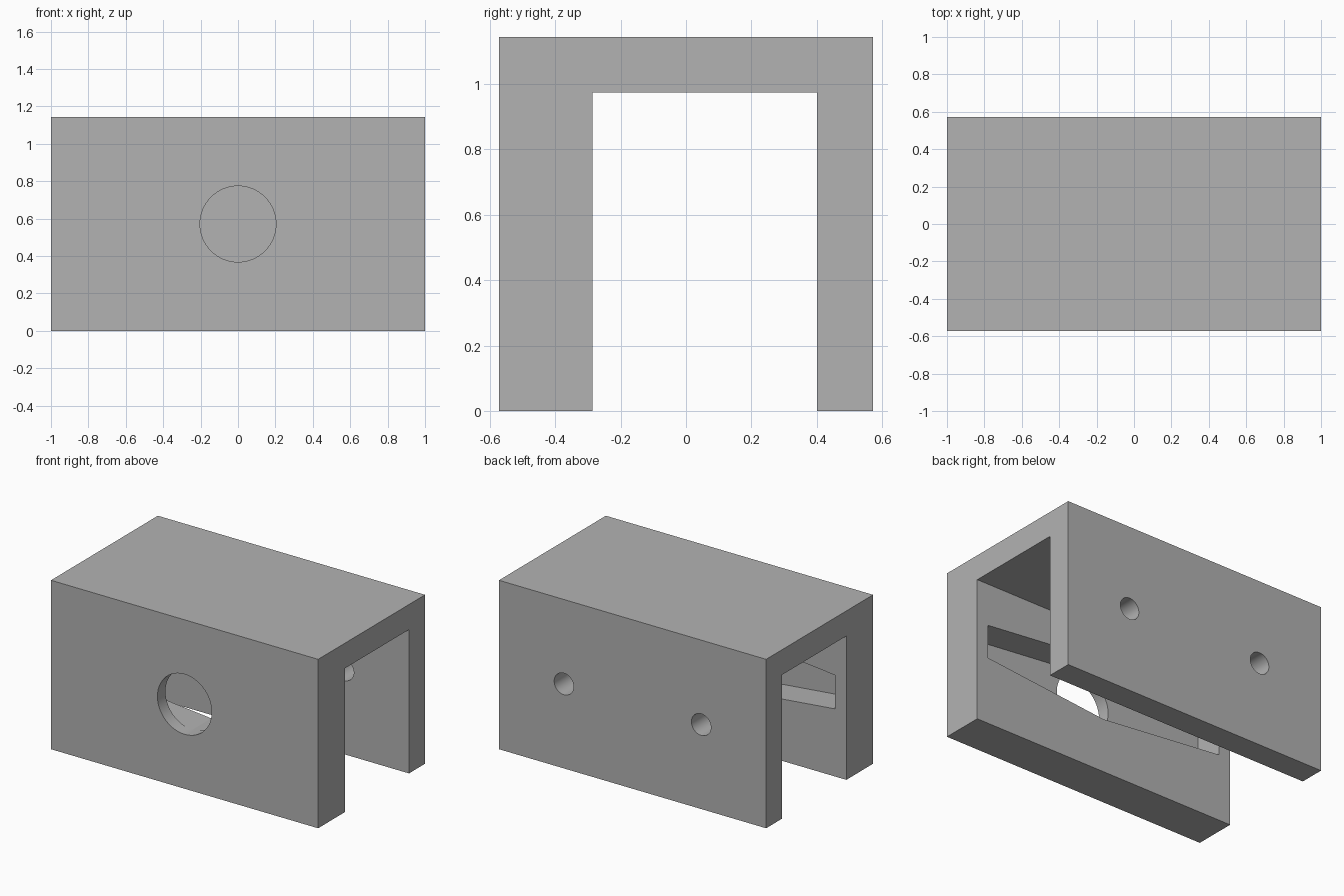
import bpy
import bmesh
from math import cos, sin, tau, radians

cube = bpy.data.objects.get("Cube")
if cube:
    bpy.data.objects.remove(cube, do_unlink=True)

grey = bpy.data.materials.new("plain grey")
grey.use_nodes = True
colour = (0.448, 0.448, 0.448, 1)
grey.diffuse_color = colour
grey.node_tree.nodes["Principled BSDF"].inputs["Base Color"].default_value = colour

HALF_LENGTH, HALF_WIDTH, HEIGHT = 1.0, 0.5715, 1.143
FRONT_INNER, BACK_INNER, CEILING = -0.286, 0.4, 0.973
MID = HEIGHT / 2


def prism(name, outline, start, end, axis):
    """Extrude a closed outline along x (points are y, z) or y (points are x, z)."""
    place = (lambda a, b, t: (t, a, b)) if axis == "x" else (lambda a, b, t: (a, t, b))
    bm = bmesh.new()
    face = bm.faces.new([bm.verts.new(place(a, b, start)) for a, b in outline])
    moved = bmesh.ops.extrude_face_region(bm, geom=[face])["geom"]
    verts = [v for v in moved if isinstance(v, bmesh.types.BMVert)]
    bmesh.ops.translate(bm, verts=verts, vec=place(0, 0, end - start))
    bmesh.ops.recalc_face_normals(bm, faces=bm.faces)
    mesh = bpy.data.meshes.new(name)
    bm.to_mesh(mesh)
    bm.free()
    mesh.materials.append(grey)
    obj = bpy.data.objects.new(name, mesh)
    bpy.context.collection.objects.link(obj)
    return obj


def circle(x, radius, count):
    return [(x + radius * cos(tau * i / count), MID + radius * sin(tau * i / count))
            for i in range(count)]


# Channel body: thick front wall, thin back wall, top slab
w = HALF_WIDTH
bracket = prism("channel_bracket", [
    (-w, 0), (FRONT_INNER, 0), (FRONT_INNER, CEILING), (BACK_INNER, CEILING),
    (BACK_INNER, 0), (w, 0), (w, HEIGHT), (-w, HEIGHT)], -HALF_LENGTH, HALF_LENGTH, "x")

# Tapered arm pocket in the inner face of the front wall
end, arm, hub = 0.914, 0.114, 0.2045
pocket = [(-end, MID - arm), (0, MID - hub), (end, MID - arm),
          (end, MID + arm), (0, MID + hub), (-end, MID + arm)]
cutters = [prism("pocket_cutter", pocket, FRONT_INNER - 0.2, 0, "y")]

# Round shaft hole through the remaining front web
cutters.append(prism("shaft_hole_cutter", circle(0, 0.203, 96), -0.7, -0.4, "y"))

# Pair of screw holes through the back wall
for side, x in (("left", 0.514), ("right", -0.514)):
    cutters.append(prism(side + "_screw_hole_cutter", circle(x, 0.073, 48), 0.3, 0.7, "y"))

bpy.ops.object.select_all(action="DESELECT")
bpy.context.view_layer.objects.active = bracket
bracket.select_set(True)
for cutter in cutters:
    cutter.hide_render = True
    mod = bracket.modifiers.new(cutter.name, "BOOLEAN")
    mod.operation = "DIFFERENCE"
    mod.solver = "EXACT"
    mod.object = cutter
    bpy.ops.object.modifier_apply(modifier=mod.name)
    bpy.data.objects.remove(cutter, do_unlink=True)

# Round bores smooth, flat walls crisp; the shallow pocket ridge stays sharp
bpy.ops.object.shade_smooth_by_angle(angle=radians(9))
